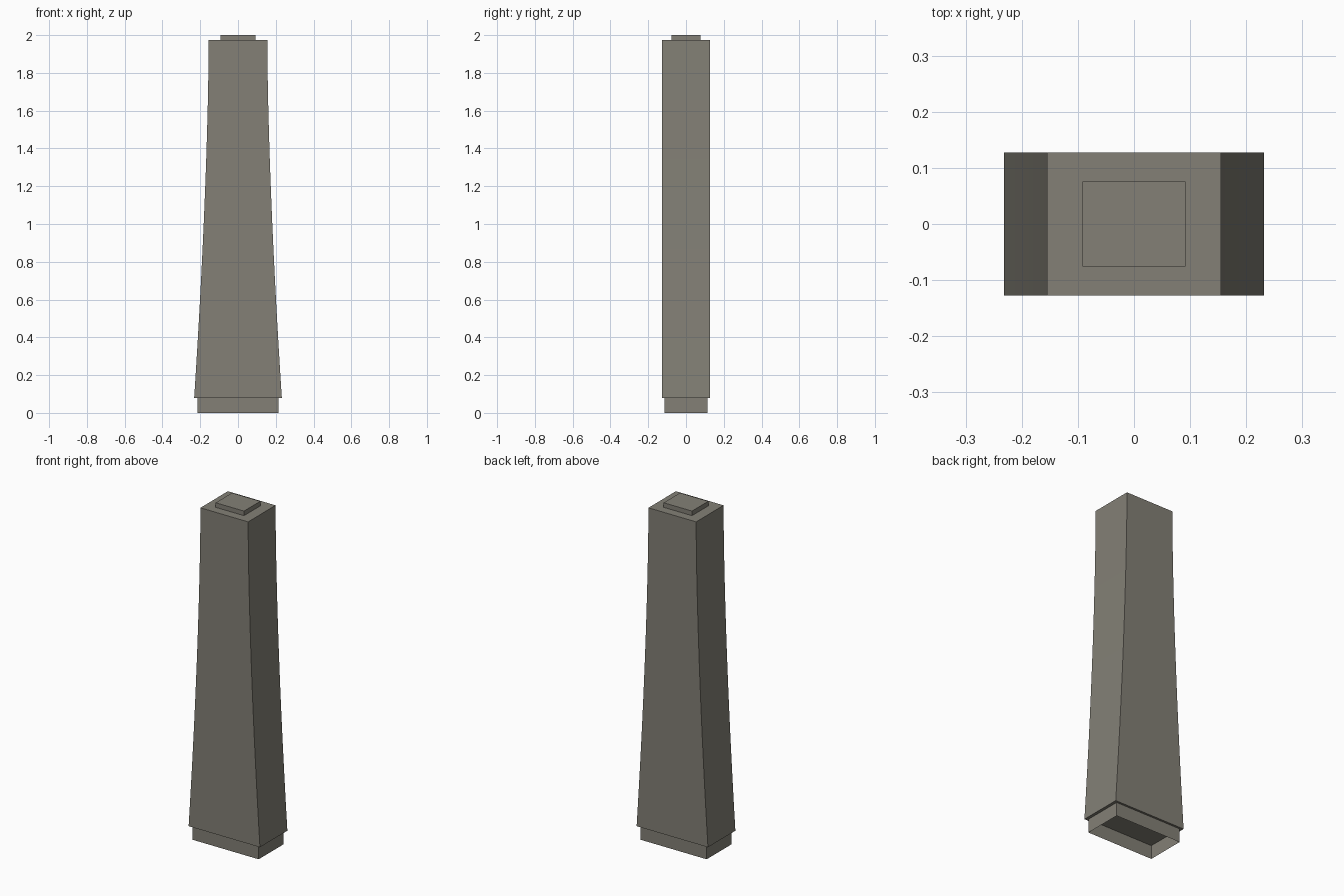
import bpy, bmesh

if "Cube" in bpy.data.objects:
    bpy.data.objects.remove(bpy.data.objects["Cube"])

stone = bpy.data.materials.new("warm_grey_stone")
stone.diffuse_color = (0.227, 0.216, 0.181, 1)
stone.use_nodes = True
stone.node_tree.nodes["Principled BSDF"].inputs["Base Color"].default_value = stone.diffuse_color


def loft(name, rings, cap_bottom=True):
    """Stack of rectangles (half_x, half_y, z) joined into one flat-shaded part."""
    bm = bmesh.new()
    loops = [[bm.verts.new((sx * hx, sy * hy, z))
              for sx, sy in ((-1, -1), (1, -1), (1, 1), (-1, 1))]
             for hx, hy, z in rings]
    for a, b in zip(loops, loops[1:]):
        for i in range(4):
            j = (i + 1) % 4
            bm.faces.new((a[i], a[j], b[j], b[i]))
    bm.faces.new(loops[-1])
    if cap_bottom:
        bm.faces.new(loops[0][::-1])
    mesh = bpy.data.meshes.new(name)
    bm.to_mesh(mesh)
    bm.free()
    mesh.materials.append(stone)
    obj = bpy.data.objects.new(name, mesh)
    bpy.context.collection.objects.link(obj)
    return obj


BASE_TOP, BODY_TOP, STEPS = 0.08, 1.973, 12

# Recessed plinth, open underneath
loft("plinth", [(0.215, 0.115, 0), (0.215, 0.115, BASE_TOP)], cap_bottom=False).data.polygons

# Pillar body: sides sweep inward with height, front and back stay flat
body = []
for i in range(STEPS + 1):
    t = i / STEPS
    body.append((0.155 + 0.077 * (1 - t) ** 1.6, 0.1275,
                 BASE_TOP + t * (BODY_TOP - BASE_TOP)))
loft("pillar_body", body)

# Small raised cap on top
loft("top_cap", [(0.092, 0.076, BODY_TOP), (0.092, 0.076, 2.0)], cap_bottom=False)
